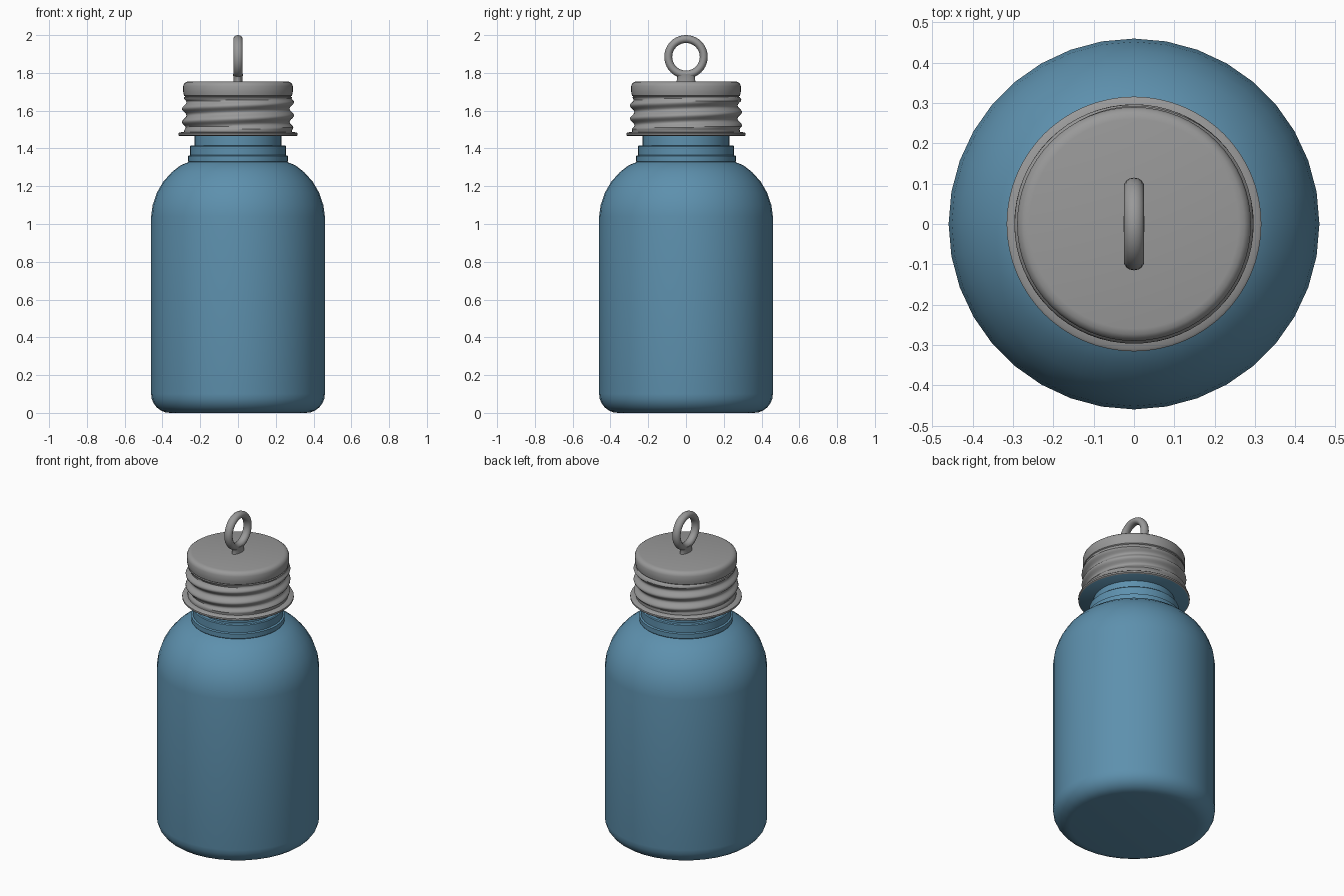
import bpy, bmesh, math

if "Cube" in bpy.data.objects:
    bpy.data.objects.remove(bpy.data.objects["Cube"])


def material(name, rgb):
    m = bpy.data.materials.new(name)
    m.diffuse_color = (*rgb, 1)
    m.use_nodes = True
    m.node_tree.nodes["Principled BSDF"].inputs["Base Color"].default_value = m.diffuse_color
    return m


BLUE = material("bottle blue", (0.11, 0.28, 0.42))
GREY = material("cap grey", (0.32, 0.32, 0.32))


def lathe(name, profile, segs, mats, angle=35, radius_fn=None):
    """Revolve (radius, z) points round z; radius 0 makes a pole."""
    bm = bmesh.new()
    rings = []
    for r, z in profile:
        if r == 0:
            rings.append([bm.verts.new((0, 0, z))])
            continue
        ring = []
        for i in range(segs):
            a = 2 * math.pi * i / segs
            rr = r + (radius_fn(a, z) if radius_fn else 0)
            ring.append(bm.verts.new((rr * math.cos(a), rr * math.sin(a), z)))
        rings.append(ring)
    for lo, hi in zip(rings, rings[1:]):
        for i in range(segs):
            j = (i + 1) % segs
            if len(lo) == 1:
                bm.faces.new((lo[0], hi[j], hi[i]))
            elif len(hi) == 1:
                bm.faces.new((lo[i], lo[j], hi[0]))
            else:
                bm.faces.new((lo[i], lo[j], hi[j], hi[i]))
    bmesh.ops.recalc_face_normals(bm, faces=bm.faces)
    return finish(name, bm, mats, angle)


def finish(name, bm, mats, angle):
    me = bpy.data.meshes.new(name)
    bm.to_mesh(me)
    bm.free()
    for m in mats:
        me.materials.append(m)
    ob = bpy.data.objects.new(name, me)
    bpy.context.collection.objects.link(ob)
    bpy.ops.object.select_all(action='DESELECT')
    ob.select_set(True)
    bpy.context.view_layer.objects.active = ob
    bpy.ops.object.shade_smooth_by_angle(angle=math.radians(angle))
    return ob


# bottle: rounded base, straight wall, curved shoulder, collar and neck
base = [(0.36 + 0.1 * math.sin(t), 0.1 - 0.1 * math.cos(t))
        for t in [math.pi / 2 * k / 6 for k in range(7)]]
shoulder = [(0.46, 1.04), (0.452, 1.10), (0.43, 1.165), (0.395, 1.225),
            (0.35, 1.275), (0.305, 1.31), (0.262, 1.328)]
collar = [(0.265, 1.332), (0.265, 1.36), (0.255, 1.364), (0.255, 1.41),
          (0.25, 1.415), (0.23, 1.415), (0.23, 1.47)]
lathe("bottle", [(0, 0)] + base + shoulder + collar, 36, [BLUE])

# cap: flange, helical thread band, rounded lid
Z0, Z1, PITCH = 1.495, 1.672, 0.07


def thread(a, z):
    if not Z0 < z < Z1:
        return 0
    fade = min(1, (z - Z0) / 0.02, (Z1 - z) / 0.02)
    return 0.012 * fade * math.cos(2 * math.pi * (z - 1.645) / PITCH - a)


band = [(0.285, Z0 + (Z1 - Z0) * k / 24) for k in range(25)]
cap_profile = ([(0, 1.465), (0.31, 1.465), (0.316, 1.47), (0.316, 1.48),
                (0.31, 1.485), (0.285, 1.487)] + band +
               [(0.279, 1.675), (0.286, 1.68), (0.29, 1.70), (0.29, 1.73),
                (0.285, 1.744), (0.274, 1.752), (0.26, 1.755), (0, 1.755)])
cap = lathe("cap", cap_profile, 64, [GREY, BLUE], 40, thread)
for p in cap.data.polygons:  # blue seal under the flange
    if p.center.z < 1.4655:
        p.material_index = 1

# hanging ring: slightly flattened torus standing in the yz plane
bm = bmesh.new()
N, M = 40, 14
grid = []
for i in range(N):
    a = 2 * math.pi * i / N
    row = []
    for k in range(M):
        b = 2 * math.pi * k / M
        r = 0.094 + 0.021 * math.cos(b)
        row.append(bm.verts.new((0.025 * math.sin(b), r * math.cos(a),
                                 1.885 + r * math.sin(a))))
    grid.append(row)
for i in range(N):
    for k in range(M):
        i2, k2 = (i + 1) % N, (k + 1) % M
        bm.faces.new((grid[i][k], grid[i2][k], grid[i2][k2], grid[i][k2]))
bmesh.ops.recalc_face_normals(bm, faces=bm.faces)
finish("hanging_ring", bm, [GREY], 60)

# stem joining the ring to the lid
stem = lathe("ring_stem", [(0, 1.75), (0.05, 1.75), (0.047, 1.775),
                           (0.055, 1.795), (0, 1.797)], 20, [GREY], 40)
stem.scale.x = 0.5
